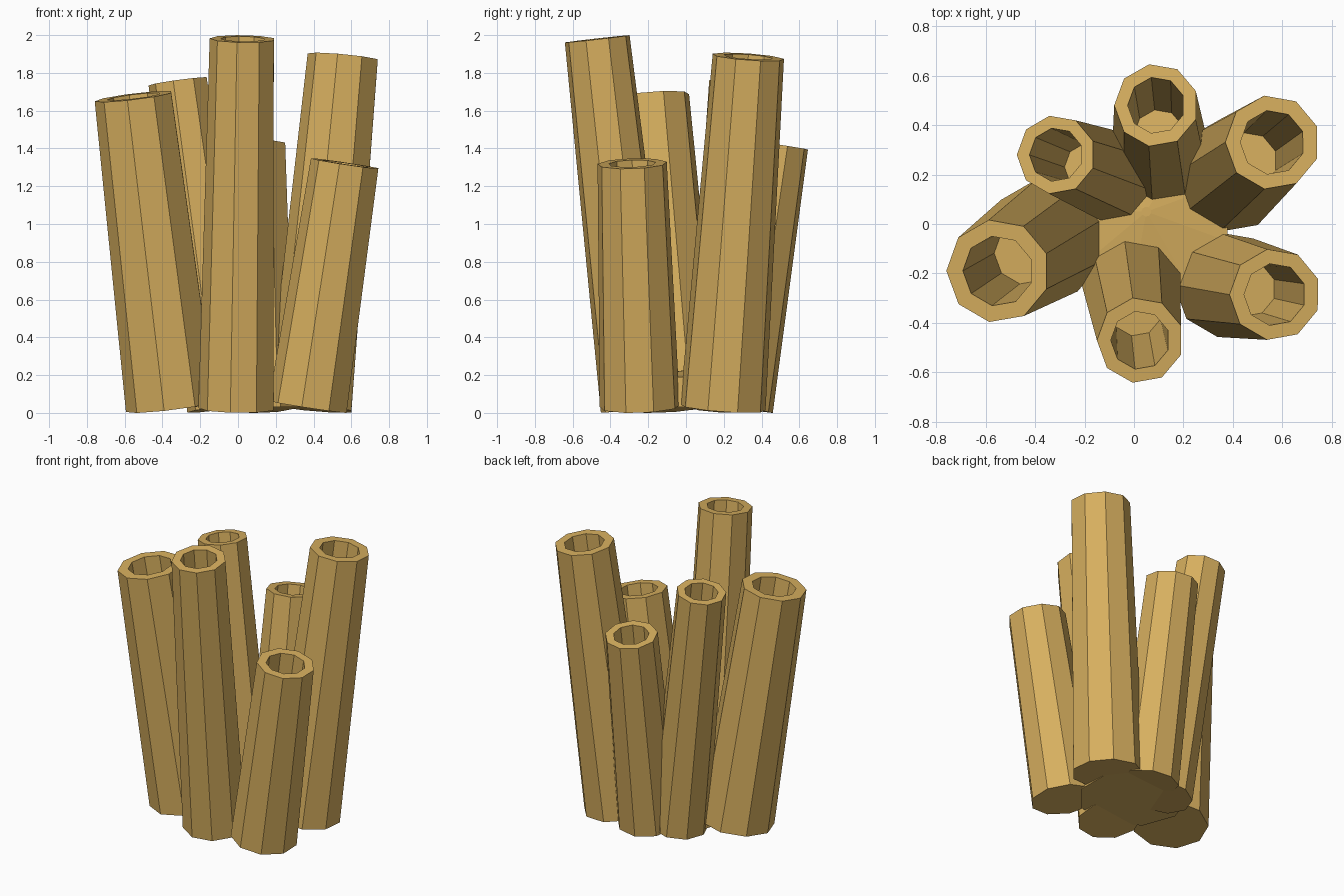
import bpy, bmesh, math
from mathutils import Vector

if "Cube" in bpy.data.objects:
    bpy.data.objects.remove(bpy.data.objects["Cube"])

SIDES = 9

tan = bpy.data.materials.new("tan")
tan.diffuse_color = (0.68, 0.43, 0.114, 1)
tan.use_nodes = True
tan.node_tree.nodes["Principled BSDF"].inputs["Base Color"].default_value = tan.diffuse_color


def lathe(name, start, end, rings):
    """Sweep nine-sided rings (fraction along axis, radius) from start to end; cap both ends."""
    start, end = Vector(start), Vector(end)
    turn = Vector((0, 0, 1)).rotation_difference(end - start)
    bm = bmesh.new()
    loops = []
    for t, r in rings:
        centre = start.lerp(end, t)
        loop = []
        for i in range(SIDES):
            a = math.radians(20 + 360 / SIDES * i)
            loop.append(bm.verts.new(centre + turn @ Vector((r * math.cos(a), r * math.sin(a), 0))))
        loops.append(loop)
    for low, high in zip(loops, loops[1:]):
        for i in range(SIDES):
            j = (i + 1) % SIDES
            bm.faces.new((low[i], low[j], high[j], high[i]))
    bm.faces.new(loops[0][::-1])
    bm.faces.new(loops[-1])
    mesh = bpy.data.meshes.new(name)
    bm.to_mesh(mesh)
    bm.free()
    mesh.materials.append(tan)
    obj = bpy.data.objects.new(name, mesh)
    bpy.context.collection.objects.link(obj)
    return obj


def tube(name, foot, foot_r, top, top_r):
    """Leaning tapered tube with a blind hole in its top."""
    foot, top = Vector((*foot, 0)), Vector(top)
    axis = (top - foot).normalized()
    foot.z = foot_r * math.hypot(axis.x, axis.y)   # lowest rim corner rests on the ground
    lathe(name, foot, top, [(0, foot_r), (1, top_r), (1, top_r * 0.68), (0.45, top_r * 0.6)])


# Ring of leaning tubes
tube("back_tube", (0.11, 0.265), 0.20, (0.09, 0.48, 1.42), 0.170)
tube("back_right_tube", (0.385, 0.195), 0.23, (0.56, 0.33, 1.885), 0.192)
tube("front_right_tube", (0.375, -0.245), 0.215, (0.57, -0.285, 1.32), 0.186)
tube("front_tube", (-0.005, -0.25), 0.205, (0.025, -0.47, 1.98), 0.175)
tube("left_tube", (-0.35, -0.06), 0.245, (-0.55, -0.19, 1.675), 0.210)
tube("back_left_tube", (-0.08, 0.19), 0.19, (-0.315, 0.28, 1.755), 0.160)

# Low hub joining the feet
lathe("base_hub", (0.05, 0.05, 0.03), (0.05, 0.05, 0.23),
      [(0, 0.35), (0.8, 0.35), (1, 0.02)])
